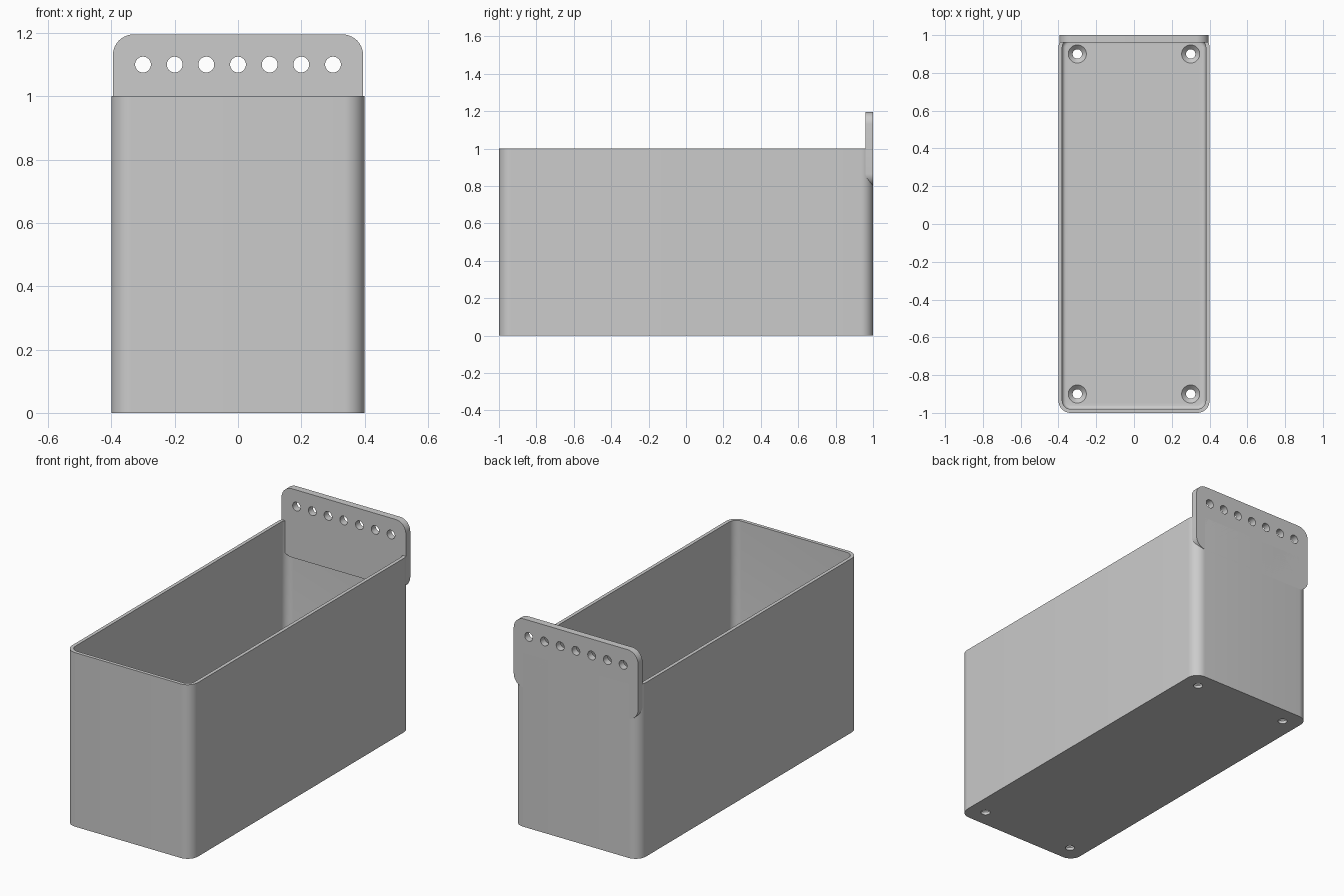
import bpy, bmesh, math
from mathutils import Matrix

if "Cube" in bpy.data.objects:
    bpy.data.objects.remove(bpy.data.objects["Cube"])

grey = bpy.data.materials.new("light grey plastic")
grey.use_nodes = True
COLOUR = (0.6, 0.6, 0.6, 1)
grey.diffuse_color = COLOUR
grey.node_tree.nodes["Principled BSDF"].inputs["Base Color"].default_value = COLOUR


def rounded_rect(hx, hy, r, steps=10):
    """Counter-clockwise outline of a rounded rectangle."""
    pts = []
    for i, (sx, sy) in enumerate([(1, 1), (-1, 1), (-1, -1), (1, -1)]):
        for k in range(steps + 1):
            a = math.pi / 2 * (i + k / steps)
            pts.append((sx * (hx - r) + r * math.cos(a), sy * (hy - r) + r * math.sin(a)))
    return pts


def loft(name, rings, matrix=Matrix()):
    """Skin a stack of (outline, height) rings and cap both ends."""
    bm = bmesh.new()
    loops = [[bm.verts.new((x, y, z)) for x, y in outline] for outline, z in rings]
    for a, b in zip(loops, loops[1:]):
        for i in range(len(a)):
            j = (i + 1) % len(a)
            bm.faces.new((a[i], a[j], b[j], b[i]))
    bm.faces.new(loops[0][::-1])
    bm.faces.new(loops[-1])
    bm.transform(matrix)
    bmesh.ops.recalc_face_normals(bm, faces=bm.faces)
    mesh = bpy.data.meshes.new(name)
    bm.to_mesh(mesh)
    bm.free()
    mesh.materials.append(grey)
    obj = bpy.data.objects.new(name, mesh)
    bpy.context.collection.objects.link(obj)
    return obj


def circle(r, n=32):
    return [(r * math.cos(2 * math.pi * i / n), r * math.sin(2 * math.pi * i / n)) for i in range(n)]


def drill(target, cutters):
    """Cut every hole, apply the result and remove the cutters."""
    for cutter in cutters:
        cutter.hide_render = True
        mod = target.modifiers.new("hole", 'BOOLEAN')
        mod.operation, mod.solver, mod.object = 'DIFFERENCE', 'EXACT', cutter
    bpy.ops.object.select_all(action='DESELECT')
    target.select_set(True)
    bpy.context.view_layer.objects.active = target
    for mod in list(target.modifiers):
        bpy.ops.object.modifier_apply(modifier=mod.name)
    for cutter in cutters:
        bpy.data.objects.remove(cutter)
    bpy.ops.object.shade_smooth_by_angle(angle=math.radians(30))


# Open box: outer wall, rim, inner wall, small fillet, floor
HX, HY, R = 0.4, 1.0, 0.065
WALL, FLOOR, FILLET = 0.02, 0.04, 0.02


def inset(d):
    return rounded_rect(HX - d, HY - d, R - d)


rings = [(inset(0), 0), (inset(0), 1), (inset(WALL), 1)]
for k in range(6):
    a = math.pi / 2 * k / 5
    rings.append((inset(WALL + FILLET * (1 - math.cos(a))), FLOOR + FILLET * (1 - math.sin(a))))
box = loft("box", rings)

# Countersunk screw holes in the floor
screw = [(circle(0.025), -0.1), (circle(0.025), FLOOR - 0.023),
         (circle(0.048), FLOOR), (circle(0.048), 0.1)]
drill(box, [loft("screw_cutter", screw, Matrix.Translation((x, y, 0)))
            for x in (-0.3, 0.3) for y in (-0.9, 0.9)])

# Hanging plate at the back, with a row of holes
upright = Matrix.Rotation(math.pi / 2, 4, 'X')
outline = rounded_rect(0.395, 0.1975, 0.065)
plate = loft("hanging_plate", [(outline, -0.02), (outline, 0.02)],
             Matrix.Translation((0, 0.98, 0.9975)) @ upright)
drill(plate, [loft("hole_cutter", [(circle(0.025), -0.1), (circle(0.025), 0.1)],
                   Matrix.Translation((0.1 * i, 0.98, 1.1)) @ upright)
              for i in range(-3, 4)])
